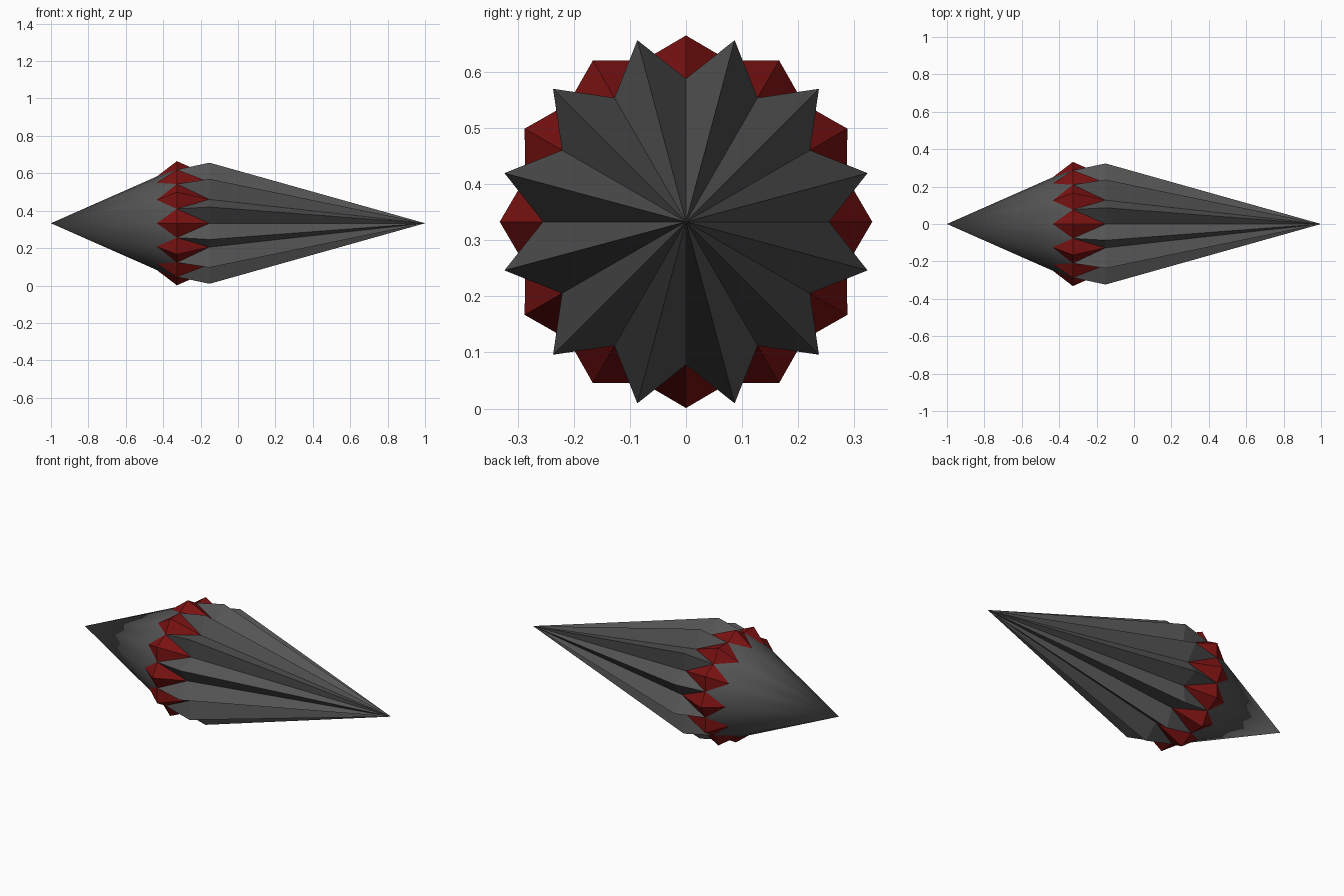
import bpy
from math import sin, cos, pi
from mathutils import Vector

cube = bpy.data.objects.get("Cube")
if cube:
    bpy.data.objects.remove(cube)

COUNT = 12
STEP = 2 * pi / COUNT
AXIS = Vector((0, 0, 0.333))
CORE = AXIS + Vector((-0.3, 0, 0))


def material(name, color):
    m = bpy.data.materials.new(name)
    m.use_nodes = True
    m.diffuse_color = color
    m.node_tree.nodes["Principled BSDF"].inputs["Base Color"].default_value = color
    return m


def ring_point(x, radius, step):
    # step is the position around the x axis, counted in twelfths of a turn
    a = step * STEP
    return AXIS + Vector((x, radius * cos(a), radius * sin(a)))


def build(name, triangles, mat, smooth=False):
    # weld shared corners and turn every face away from the core
    verts, index, faces = [], {}, []
    for tri in triangles:
        a, b, c = tri
        if (b - a).cross(c - a).dot((a + b + c) / 3 - CORE) < 0:
            tri = (a, c, b)
        face = []
        for p in tri:
            key = tuple(round(v, 5) for v in p)
            if key not in index:
                index[key] = len(verts)
                verts.append(key)
            face.append(index[key])
        faces.append(face)
    mesh = bpy.data.meshes.new(name)
    mesh.from_pydata(verts, [], faces)
    mesh.polygons.foreach_set("use_smooth", [smooth] * len(faces))
    mesh.materials.append(mat)
    mesh.update()
    obj = bpy.data.objects.new(name, mesh)
    bpy.context.scene.collection.objects.link(obj)
    return obj


grey = material("dark_grey", (0.09, 0.09, 0.09, 1))
red = material("deep_red", (0.2, 0.006, 0.006, 1))

# Corner rings of the body
front_tip = AXIS + Vector((1, 0, 0))
rear_tip = AXIS + Vector((-1, 0, 0))


def valley(i): return ring_point(-0.152, 0.255, i)
def ridge(i): return ring_point(-0.152, 0.335, i + 0.5)
def waist(i): return ring_point(-0.327, 0.297, i + 0.5)
def notch(i): return ring_point(-0.434, 0.25, i)
def spike(i): return ring_point(-0.327, 0.332, i)


pleats, collar, cone, spikes = [], [], [], []
for i in range(COUNT):
    # Long pleated point
    pleats += [(front_tip, valley(i), ridge(i)),
               (front_tip, ridge(i), valley(i + 1))]
    # Backs of the pleats
    collar += [(waist(i), valley(i), ridge(i)),
               (waist(i), ridge(i), valley(i + 1))]
    # Smooth rear cone with a zigzag rim
    cone += [(rear_tip, notch(i), waist(i)),
             (rear_tip, waist(i), notch(i + 1))]
    # Four-sided spike set in each diamond gap
    rim = [valley(i), waist(i), notch(i), waist(i - 1)]
    spikes += [(spike(i), rim[k], rim[(k + 1) % 4]) for k in range(4)]

build("pleated_point", pleats, grey)
build("pleat_collar", collar, grey)
build("rear_cone", cone, grey, smooth=True)
build("spike_band", spikes, red)
